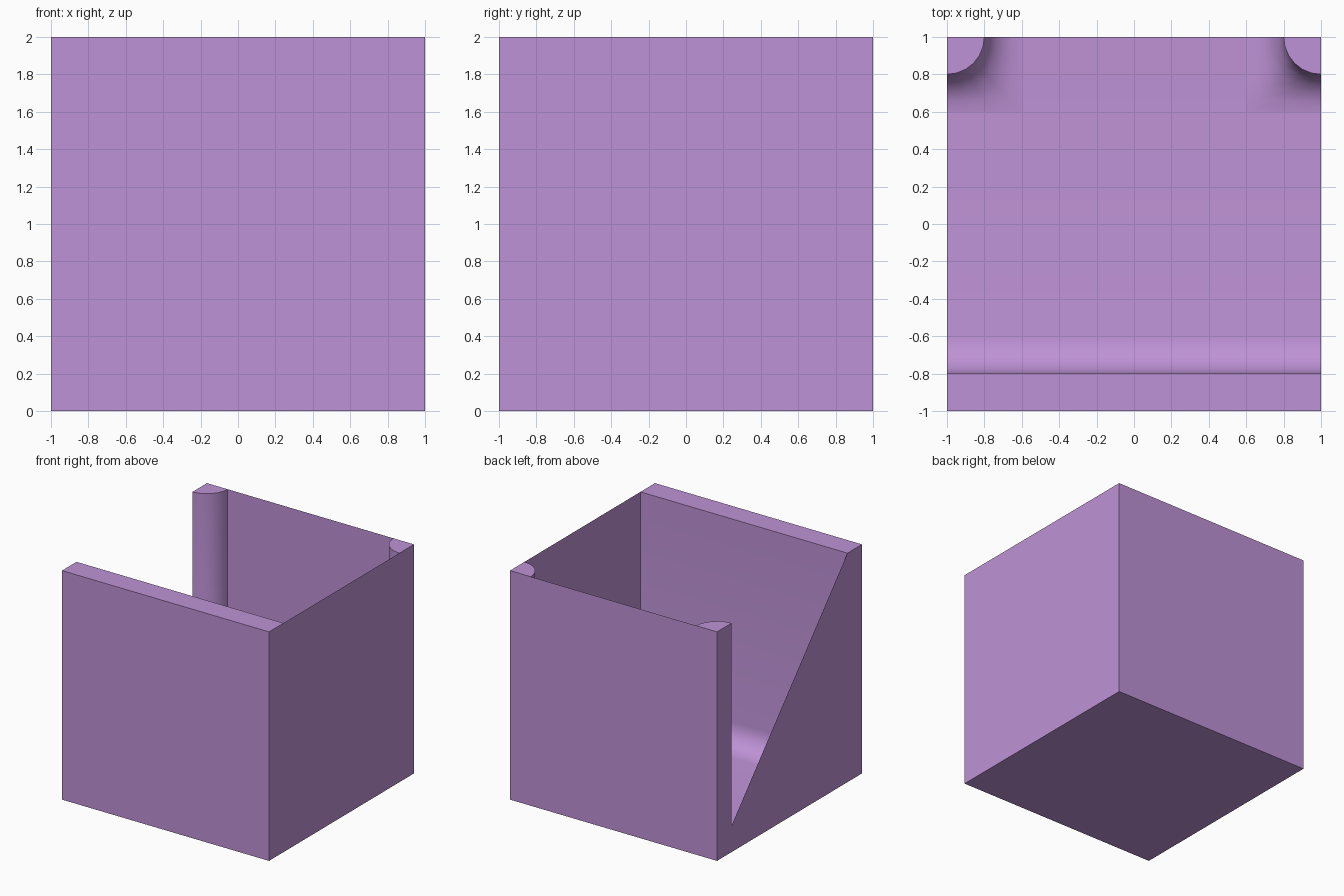
import bpy
import math

cube = bpy.data.objects.get("Cube")
if cube:
    bpy.data.objects.remove(cube, do_unlink=True)

FLOOR = 0.03     # floor height
T = 0.2          # wall thickness, post radius and fillet radius
SEG = 6          # segments per quarter arc

lilac = bpy.data.materials.new("lilac")
lilac.use_nodes = True
COLOUR = (0.515, 0.288, 0.672, 1.0)
lilac.diffuse_color = COLOUR
lilac.node_tree.nodes["Principled BSDF"].inputs["Base Color"].default_value = COLOUR


def make(name, verts, faces, smooth=False):
    mesh = bpy.data.meshes.new(name)
    mesh.from_pydata(verts, [], faces)
    mesh.materials.append(lilac)
    obj = bpy.data.objects.new(name, mesh)
    bpy.context.collection.objects.link(obj)
    if smooth:
        bpy.ops.object.select_all(action='DESELECT')
        obj.select_set(True)
        bpy.context.view_layer.objects.active = obj
        bpy.ops.object.shade_smooth_by_angle(angle=math.radians(35))
    return obj


def panel(name, points):
    return make(name, points, [tuple(range(len(points)))])


# Quarter fillet: (distance out from the wall, height above the floor)
fillet = [(T * (1 - math.sin(a)), T * (1 - math.cos(a)))
          for a in (math.pi / 2 * k / SEG for k in range(SEG + 1))]

# Floor, curved foot and thick front wall: one profile swept along x
profile = [(1, FLOOR)] + [(-1 + T + d, FLOOR + h) for d, h in fillet]
profile += [(-1 + T, 2), (-1, 2), (-1, 0), (1, 0)]
n = len(profile)
make("floor_and_front_wall",
     [(x, y, z) for x in (-1, 1) for y, z in profile],
     [(i, i + 1, n + i + 1, n + i) for i in range(n - 1)], smooth=True)

# Thin side and back walls; the left-hand one is cut away on a slope
panel("side_wall", [(1, -1, 0), (1, 1, 0), (1, 1, 2), (1, -1, 2)])
panel("back_wall", [(1, 1, 0), (-1, 1, 0), (-1, 1, 2), (1, 1, 2)])
panel("sloped_side_wall",
      [(-1, y, z) for y, z in ((-1, 0), (-1, 2), (-1 + T, 2), (1 - T, FLOOR + T),
                               (1 - T, 2), (1, 2), (1, 0))])


# Rounded posts in the back corners, flaring out to a square foot
def corner_post(name, side):
    verts, faces = [], []
    levels = [(d / T, FLOOR + h) for d, h in fillet] + [(0, 2)]
    w = SEG + 1
    for flare, z in levels:
        for i in range(w):
            t = math.pi / 2 * i / SEG
            foot = 2 * T / max(math.cos(t), math.sin(t))
            r = T + flare * (foot - T)
            verts.append((side - side * r * math.cos(t), 1 - r * math.sin(t), z))
    for k in range(len(levels) - 1):
        for i in range(SEG):
            a = k * w + i
            faces.append((a, a + 1, a + w + 1, a + w))
    # Top cap
    top = (len(levels) - 1) * w
    verts.append((side, 1, 2))
    faces.append((len(verts) - 1,) + tuple(range(top, top + w)))
    if side < 0:
        faces = [f[::-1] for f in faces]
    make(name, verts, faces, smooth=True)


corner_post("back_left_post", 1)
corner_post("back_right_post", -1)
